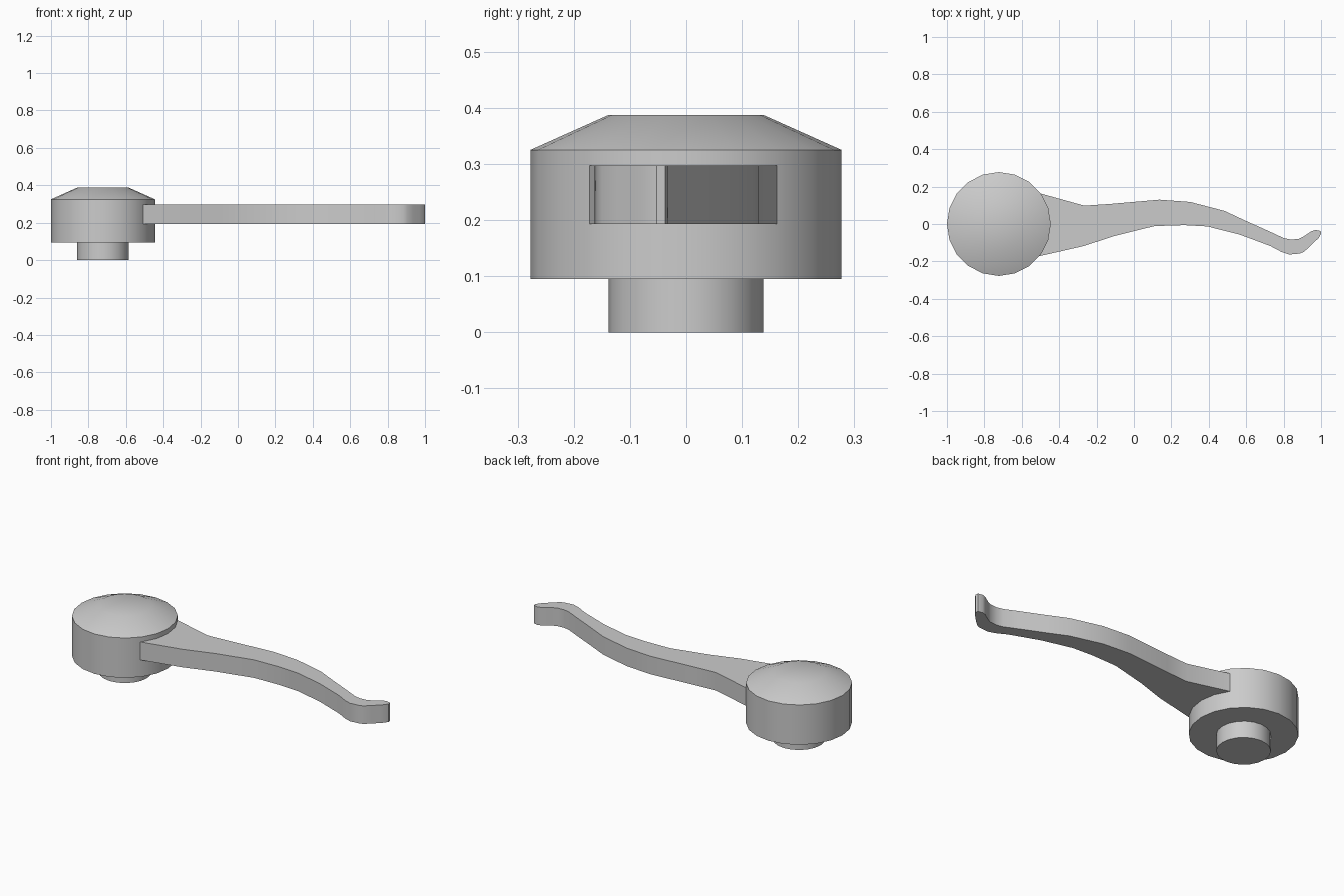
import bpy, bmesh, math

if "Cube" in bpy.data.objects:
    bpy.data.objects.remove(bpy.data.objects["Cube"])

HUB_X = -0.7225
SIDES = 20


def finish(name, bm, angle):
    bmesh.ops.recalc_face_normals(bm, faces=bm.faces)
    mesh = bpy.data.meshes.new(name)
    bm.to_mesh(mesh)
    bm.free()
    obj = bpy.data.objects.new(name, mesh)
    bpy.context.collection.objects.link(obj)
    bpy.ops.object.select_all(action='DESELECT')
    obj.select_set(True)
    bpy.context.view_layer.objects.active = obj
    bpy.ops.object.shade_smooth_by_angle(angle=math.radians(angle))
    return obj


def turned(name, profile, angle):
    """Closed solid turned around the hub axis from (radius, z) pairs."""
    bm = bmesh.new()
    rings = []
    for r, z in profile:
        rings.append([bm.verts.new((HUB_X + r * math.cos(i * math.tau / SIDES),
                                    r * math.sin(i * math.tau / SIDES), z))
                      for i in range(SIDES)])
    for a, b in zip(rings, rings[1:]):
        for i in range(SIDES):
            j = (i + 1) % SIDES
            bm.faces.new((a[i], a[j], b[j], b[i]))
    bm.faces.new(rings[0])
    bm.faces.new(rings[-1])
    return finish(name, bm, angle)


def plate(name, outline, z0, z1, angle):
    """Flat outline extruded upwards."""
    bm = bmesh.new()
    face = bm.faces.new([bm.verts.new((x, y, z0)) for x, y in outline])
    ext = bmesh.ops.extrude_face_region(bm, geom=[face])
    top = [v for v in ext['geom'] if isinstance(v, bmesh.types.BMVert)]
    bmesh.ops.translate(bm, verts=top, vec=(0, 0, z1 - z0))
    return finish(name, bm, angle)


# Round hub with a bevelled cap, and the short stem below it
turned("hub", [(0.2775, 0.095), (0.2775, 0.325), (0.139, 0.387)], 30)
turned("stem", [(0.138, 0.0), (0.138, 0.096)], 30)

# Curved lever arm ending in an upturned tip
back_edge = [(-0.503, 0.164), (-0.265, 0.098), (-0.13, 0.107), (0.136, 0.13),
             (0.30, 0.118), (0.484, 0.07), (0.60, 0.016), (0.725, -0.04),
             (0.80, -0.075), (0.837, -0.083), (0.88, -0.08), (0.906, -0.067),
             (0.95, -0.038), (0.97, -0.032), (0.998, -0.037)]
front_edge = [(1.0, -0.053), (0.987, -0.075), (0.97, -0.091), (0.938, -0.123),
              (0.906, -0.15), (0.885, -0.158), (0.83, -0.163), (0.79, -0.15),
              (0.73, -0.118), (0.564, -0.056), (0.393, -0.013), (0.27, -0.006),
              (0.11, -0.011), (-0.104, -0.064), (-0.27, -0.118), (-0.507, -0.172)]
plate("lever_arm", back_edge + front_edge, 0.193, 0.297, 35)
